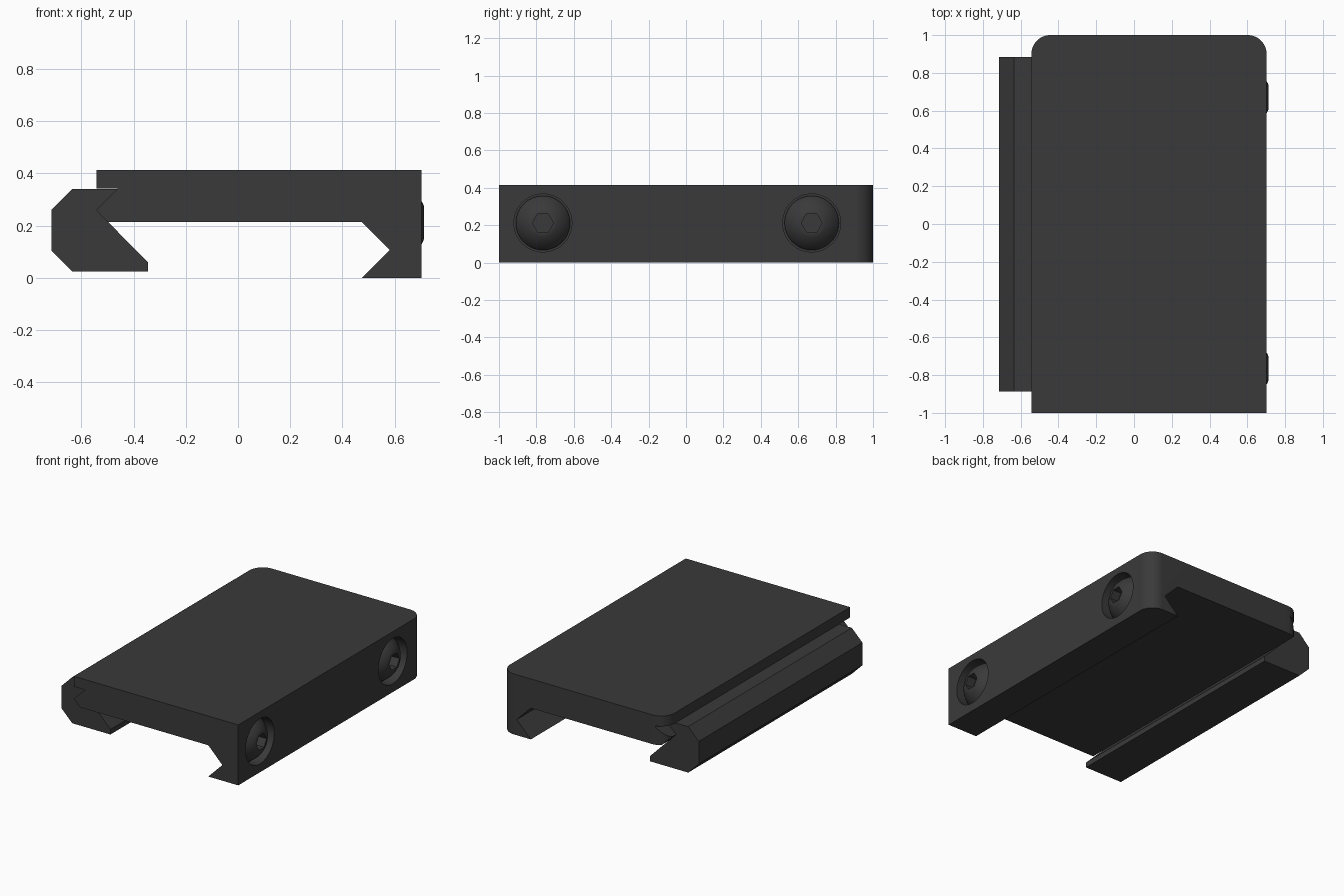
import bpy, bmesh, math
from mathutils import Matrix

if "Cube" in bpy.data.objects:
    bpy.data.objects.remove(bpy.data.objects["Cube"], do_unlink=True)

# Single dark anodised finish
COLOR = (0.042, 0.042, 0.042, 1)
metal = bpy.data.materials.new("dark_grey_metal")
metal.use_nodes = True
metal.diffuse_color = COLOR
metal.node_tree.nodes["Principled BSDF"].inputs["Base Color"].default_value = COLOR


def finish(name, bm):
    bmesh.ops.recalc_face_normals(bm, faces=bm.faces)
    mesh = bpy.data.meshes.new(name)
    bm.to_mesh(mesh)
    bm.free()
    mesh.materials.append(metal)
    obj = bpy.data.objects.new(name, mesh)
    bpy.context.collection.objects.link(obj)
    return obj


def extrude(name, points, offset):
    """Extrude a closed outline of 3D points along offset."""
    bm = bmesh.new()
    face = bm.faces.new([bm.verts.new(p) for p in points])
    new = bmesh.ops.extrude_face_region(bm, geom=[face])["geom"]
    bmesh.ops.translate(bm, vec=offset, verts=[v for v in new if isinstance(v, bmesh.types.BMVert)])
    return finish(name, bm)


def rod(name, radius, x0, x1, y, z, sides):
    """Prism along x from x0 to x1."""
    ring = [2 * math.pi * i / sides for i in range(sides)]
    pts = [(x0, y + radius * math.cos(a), z + radius * math.sin(a)) for a in ring]
    return extrude(name, pts, (x1 - x0, 0, 0))


def boolean(obj, helper, operation):
    """Apply a boolean and drop the helper object."""
    mod = obj.modifiers.new("cut", 'BOOLEAN')
    mod.operation, mod.object, mod.solver = operation, helper, 'EXACT'
    helper.hide_render = True
    graph = bpy.context.evaluated_depsgraph_get()
    mesh = bpy.data.meshes.new_from_object(obj.evaluated_get(graph))
    obj.modifiers.clear()
    obj.data = mesh
    bpy.data.objects.remove(helper, do_unlink=True)


def smooth(obj):
    bpy.ops.object.select_all(action='DESELECT')
    obj.select_set(True)
    bpy.context.view_layer.objects.active = obj
    bpy.ops.object.shade_smooth_by_angle(angle=math.radians(30))


LEFT, RIGHT, TOP = -0.543, 0.702, 0.414

# Mount body with the fixed jaw and the dovetail seat for the clamp
body_profile = [(LEFT, TOP), (RIGHT, TOP), (RIGHT, 0), (0.475, 0), (0.582, 0.107),
                (0.475, 0.214), (-0.5, 0.214), (-0.543, 0.26), (-0.46, 0.343), (LEFT, 0.343)]
body = extrude("mount_body", [(x, -1, z) for x, z in body_profile], (0, 2, 0))

# Round the two rear corners
R = 0.1
outline = [(LEFT - 0.1, -1.1), (LEFT - 0.1, 0.5), (LEFT, 0.5)]
outline = [(LEFT, -1.1)]
for cx, start in ((LEFT + R, 180), (RIGHT - R, 90)):
    for i in range(17):
        a = math.radians(start - 90 * i / 16)
        outline.append((cx + R * math.cos(a), 1 - R + R * math.sin(a)))
outline.append((RIGHT, -1.1))
boolean(body, extrude("corner_cutter", [(x, y, -0.1) for x, y in outline], (0, 0, 0.7)), 'INTERSECT')

# Sliding clamp bar
clamp_profile = [(-0.635, 0.34), (-0.46, 0.34), (-0.543, 0.26), (-0.345, 0.06),
                 (-0.345, 0.025), (-0.635, 0.025), (-0.715, 0.105), (-0.715, 0.26)]
extrude("clamp_bar", [(x, -0.887, z) for x, z in clamp_profile], (0, 1.77, 0))

# Button head screws in counterbores on the fixed side
SZ, DOME_X, DOME_R = 0.212, 0.557, 0.168
for label, sy in (("front", -0.765), ("rear", 0.672)):
    boolean(body, rod("counterbore", 0.155, 0.63, 0.8, sy, SZ, 48), 'DIFFERENCE')

    # Domed head spun from an arc, flat on its tip
    bm = bmesh.new()
    profile = [(0.6, 0), (0.6, 0.145)]
    a0, a1 = math.asin(0.145 / DOME_R), math.asin(0.062 / DOME_R)
    for i in range(9):
        a = a0 + (a1 - a0) * i / 8
        profile.append((DOME_X + DOME_R * math.cos(a), DOME_R * math.sin(a)))
    profile.append((profile[-1][0], 0))
    verts = [bm.verts.new((x, r, 0)) for x, r in profile]
    edges = [bm.edges.new(pair) for pair in zip(verts, verts[1:])]
    bmesh.ops.spin(bm, geom=verts + edges, axis=(1, 0, 0), cent=(0, 0, 0),
                   angle=2 * math.pi, steps=48, use_merge=True)
    bmesh.ops.remove_doubles(bm, verts=bm.verts, dist=0.0005)
    bmesh.ops.transform(bm, matrix=Matrix.Translation((0, sy, SZ)), verts=bm.verts)
    screw = finish(label + "_screw", bm)
    boolean(screw, rod("hex_cutter", 0.056, 0.65, 0.8, sy, SZ, 6), 'DIFFERENCE')
    smooth(screw)

smooth(body)
